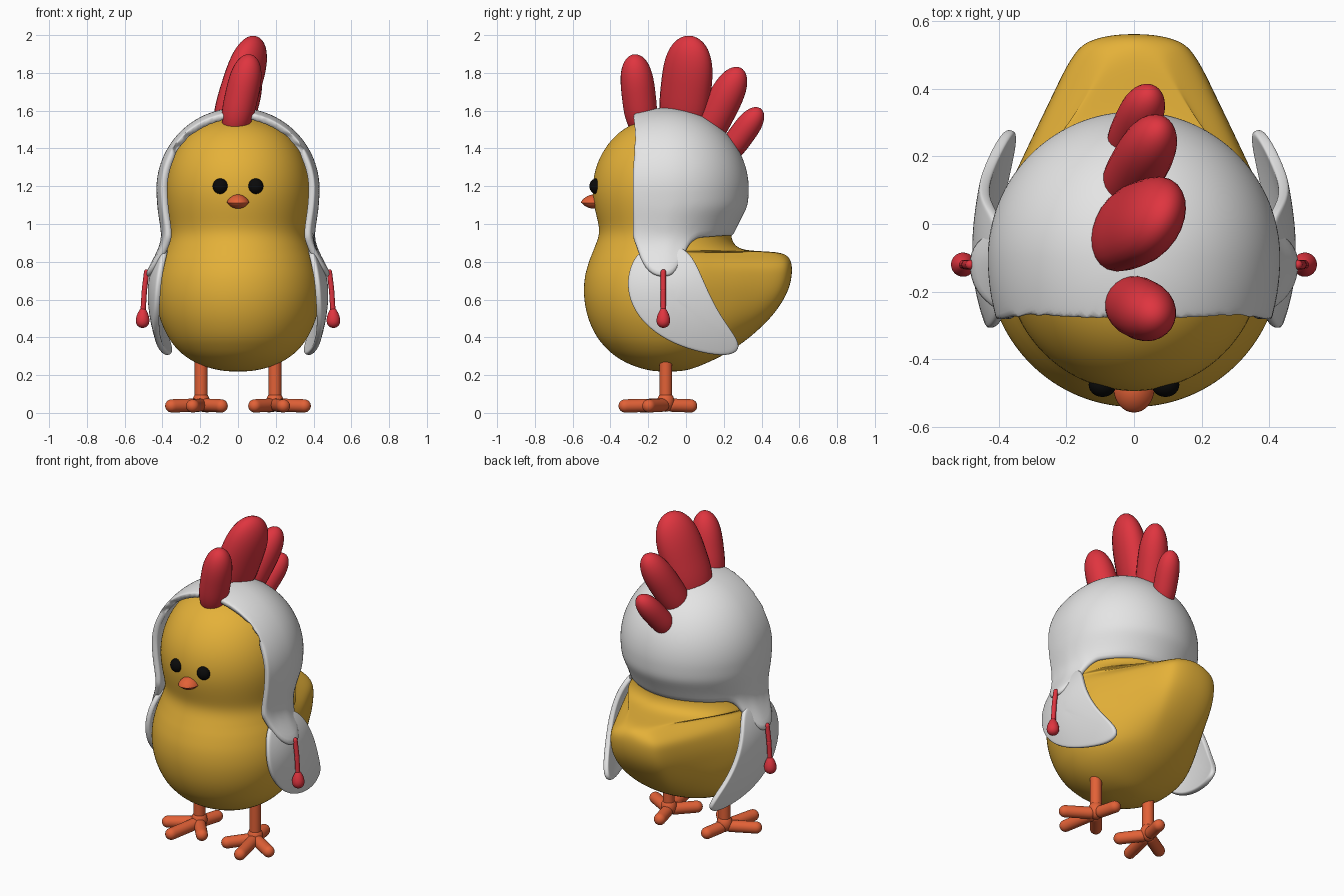
import bpy, bmesh, math
from mathutils import Vector

if "Cube" in bpy.data.objects:
    bpy.data.objects.remove(bpy.data.objects["Cube"])

CY = -0.1  # y of the vertical axis through body and head


def material(name, rgb):
    m = bpy.data.materials.new(name)
    m.diffuse_color = (*rgb, 1)
    m.use_nodes = True
    m.node_tree.nodes["Principled BSDF"].inputs["Base Color"].default_value = m.diffuse_color
    return m


YELLOW = material("yellow", (0.78, 0.44, 0.04))
WHITE = material("white", (0.78, 0.78, 0.78))
RED = material("red", (0.74, 0.035, 0.05))
ORANGE = material("orange", (0.76, 0.12, 0.038))
BLACK = material("black", (0.003, 0.003, 0.003))


def finish(name, bm, mat, mirror=False, thick=0, offset=-1, subsurf=0):
    bmesh.ops.recalc_face_normals(bm, faces=bm.faces)
    me = bpy.data.meshes.new(name)
    bm.to_mesh(me)
    bm.free()
    me.materials.append(mat)
    for p in me.polygons:
        p.use_smooth = True
    ob = bpy.data.objects.new(name, me)
    bpy.context.collection.objects.link(ob)
    if thick:
        s = ob.modifiers.new("thickness", 'SOLIDIFY')
        s.thickness, s.offset = thick, offset
    if subsurf:
        s = ob.modifiers.new("smooth", 'SUBSURF')
        s.levels = s.render_levels = subsurf
    if mirror:
        ob.modifiers.new("mirror", 'MIRROR')
    return ob


def skin(bm, rings, start=None, end=None):
    """Bridge closed rings of points, with optional pole points."""
    vs = [[bm.verts.new(p) for p in r] for r in rings]
    n = len(vs[0])
    for a, b in zip(vs, vs[1:]):
        for i in range(n):
            j = (i + 1) % n
            bm.faces.new((a[i], a[j], b[j], b[i]))
    for pole, ring in ((start, vs[0]), (end, vs[-1])):
        if pole is not None:
            c = bm.verts.new(pole)
            for i in range(n):
                bm.faces.new((c, ring[i], ring[(i + 1) % n]))


def interp(table, x, col=1):
    if x <= table[0][0]:
        return table[0][col]
    for a, b in zip(table, table[1:]):
        if x <= b[0]:
            return a[col] + (b[col] - a[col]) * (x - a[0]) / (b[0] - a[0])
    return table[-1][col]


def pod(bm, a, b, rx, ry, power=2.0, taper=0.0, capsule=False, twist=0.0, n=24):
    """Rounded rod from a to b; rx is the x-ish radius, ry the other."""
    a, b = Vector(a), Vector(b)
    d = b - a
    length = d.length
    d.normalize()
    side = Vector((1, 0, 0)) if abs(d.x) < 0.7 else Vector((0, 0, 1))
    u = (side - d * side.dot(d)).normalized()
    v = d.cross(u)
    ct, st = math.cos(twist), math.sin(twist)
    u, v = u * ct - v * st, v * ct + u * st
    rings = []
    for i in range(1, n):
        t = -math.cos(math.pi * i / n)
        if capsule:
            k = (t + 1) / 2 * length
            e = min(k, length - k)
            r = math.sqrt(max(0, 1 - (1 - e / rx) ** 2)) if e < rx else 1
        else:
            r = (1 - abs(t) ** power) ** 0.5 * (1 - taper * t)
        c = a + d * length * (t + 1) / 2
        rings.append([c + (u * rx * math.cos(w) + v * ry * math.sin(w)) * r
                      for w in (2 * math.pi * k / 24 for k in range(24))])
    skin(bm, rings, a, b)


# Body and head: z, half width, front y
BODY = [(.222, .09, -.19), (.25, .2, -.29), (.3, .285, -.38), (.35, .335, -.43),
        (.4, .372, -.475), (.5, .418, -.522), (.6, .436, -.541), (.66, .437, -.543),
        (.73, .428, -.535), (.8, .41, -.515), (.87, .383, -.487), (.93, .363, -.463),
        (.98, .36, -.458), (1.05, .372, -.477), (1.15, .385, -.497), (1.25, .38, -.492),
        (1.35, .353, -.462), (1.45, .297, -.397), (1.52, .212, -.312), (1.56, .1, -.2)]
# Back of the body with the shelf-like tail: z, back y
BACK = [(.222, .0), (.25, .08), (.3, .19), (.35, .27), (.4, .34), (.5, .45), (.6, .52),
        (.67, .55), (.73, .562), (.78, .562), (.815, .552), (.838, .53), (.85, .49),
        (.854, .43), (.858, .36), (.864, .30), (.885, .258), (.93, .238), (.98, .24),
        (1.05, .26), (1.15, .28), (1.25, .27), (1.35, .24), (1.45, .18), (1.52, .1),
        (1.56, .0)]
# Blunt tail outline for a quarter turn: turn, x, y
TAIL = [(0, 1, 0), (.12, .975, .12), (.25, .89, .27), (.5, .67, .58), (.7, .48, .84),
        (.8, .385, .95), (.9, .2, .995), (1, 0, 1)]
bm = bmesh.new()
rings = []
for z, back in BACK:
    w, front = interp(BODY, z), interp(BODY, z, 2)
    k = min(1, max(0, (back - .29) / .22))
    narrow = 1 + .6 * min(1, max(0, (z - .79) / .06)) * k
    ring = []
    for i in range(64):
        c, s = math.cos(math.tau * i / 64), math.sin(math.tau * i / 64)
        depth = back - CY if s > 0 else CY - front
        if s > 1e-6:
            turn = 1 - abs(i - 16) / 16
            tx = math.copysign(interp(TAIL, turn) ** narrow, c)
            c += (tx - c) * k
            s += (interp(TAIL, turn, 2) - s) * k
        ring.append((w * c, CY + depth * s, z))
    rings.append(ring)
skin(bm, rings, (0, CY, .218), (0, CY, 1.572))
finish("body", bm, YELLOW, subsurf=2)

# Hood: dome with two hanging side lobes, cut open at the front
HEM = [(-.28, .95), (-.25, .86), (-.21, .785), (-.17, .742), (-.12, .722),
       (-.07, .738), (-.03, .782), (0, .84), (.04, .895), (.1, .922), (.3, .93)]
LOW = [(.72, .50), (.8, .458), (.87, .42), (.93, .406), (1.0, .414),
       (1.08, .427), (1.18, .433)]
CUT = -.285
bm = bmesh.new()
N, M = 96, 28
rings = []
for j in range(1, M + 1):
    f = (j / M) ** 1.7
    ring = []
    for i in range(N):
        c, s = math.cos(math.tau * i / N), math.sin(math.tau * i / N)
        z = 1.615 + (interp(HEM, CY + (.45 if s > 0 else .5) * s) - 1.615) * f
        r = math.sqrt(max(0, .433 ** 2 - (z - 1.182) ** 2)) if z > 1.182 else interp(LOW, z)
        r *= 1 - .15 * max(0, s) * min(1, max(0, (1.1 - z) / .17))
        ring.append((r * c, CY + r * s * (1.25 if s < 0 else 1), z))
    rings.append(ring)
skin(bm, rings, (0, CY, 1.615))
for v in bm.verts:  # avoid slivers along the cut
    if abs(v.co.y - CUT) < .007:
        v.co.y = CUT
bmesh.ops.bisect_plane(bm, geom=bm.verts[:] + bm.edges[:] + bm.faces[:],
                       plane_co=(0, CUT, 0), plane_no=(0, 1, 0), clear_inner=True)
rim = [v for v in bm.verts if abs(v.co.y - CUT) < .001]
bmesh.ops.remove_doubles(bm, verts=rim, dist=.012)
for v in bm.verts:  # slightly wavy front edge
    if v.co.y < CUT + .001:
        v.co.y += .014 * math.exp(-((v.co.z - 1.46) / .1) ** 2)
finish("hood", bm, WHITE, thick=.036, subsurf=1)

# Wings: curved plates from a side outline (y, z)
WING = [(-.08, .89), (-.2, .88), (-.275, .82), (-.312, .7), (-.29, .57), (-.2, .45),
        (-.06, .365), (.09, .32), (.22, .303), (.287, .34), (.258, .41),
        (.175, .52), (.11, .65), (.06, .77), (.01, .855)]


def wing_point(y, z):
    dy, dz = y + .1, z - .65
    x = .463 - (1.44 if dz > 0 else .52) * dz * dz - (.9 if dy < 0 else .38) * dy * dy
    return (x, y, z)


bm = bmesh.new()
cy, cz = -.06, .6
skin(bm, [[wing_point(cy + (y - cy) * k, cz + (z - cz) * k) for y, z in WING]
          for k in (1.015, .94, .75, .5, .25)], None, wing_point(cy, cz))
finish("wings", bm, WHITE, mirror=True, thick=.032, offset=0, subsurf=2)

# Comb: four leaning lobes
bm = bmesh.new()
for a, b, rx, ry, twist in [((-.03, -.225, 1.46), (.068, -.275, 1.897), .088, .09, .1),
                            ((-.075, -.03, 1.44), (.10, .03, 1.993), .095, .14, .4),
                            ((-.05, .06, 1.38), (.08, .29, 1.825), .085, .092, .15),
                            ((-.04, .19, 1.33), (.052, .395, 1.61), .068, .068, 0)]:
    pod(bm, a, b, rx, ry, power=3, twist=twist)
finish("comb", bm, RED)

# Tassels hanging from the hood lobes
bm = bmesh.new()
pod(bm, (.482, -.12, .76), (.497, -.12, .64), .014, .014, capsule=True)
pod(bm, (.495, -.12, .66), (.505, -.12, .5), .014, .014, capsule=True)
pod(bm, (.506, -.12, .45), (.503, -.12, .56), .034, .034, taper=.35)
finish("tassels", bm, RED, mirror=True)

# Eyes
bm = bmesh.new()
pod(bm, (.093, -.475, 1.159), (.093, -.475, 1.241), .041, .036)
finish("eyes", bm, BLACK, mirror=True)

# Beak: upper and lower halves meeting at a sharp rim
bm = bmesh.new()
bmesh.ops.create_uvsphere(bm, u_segments=32, v_segments=16, radius=1)
for v in bm.verts:
    h = abs(v.co.z) ** 1.5
    k = 1 if v.co.z > -.01 else .92
    v.co = (v.co.x * .06 * k, -.487 + v.co.y * .07 * k,
            1.113 + (h * .043 if v.co.z > 0 else -h * .032))
finish("beak", bm, ORANGE)

# Legs and four-toed feet, turned slightly outward
bm = bmesh.new()
hip = Vector((.195, -.107, .042))
pod(bm, hip, (.195, -.107, .32), .034, .034, capsule=True)
pod(bm, hip - Vector((0, 0, .036)), hip + Vector((0, 0, .07)), .046, .046)
for angle, length in ((60, .215), (12, .255), (-40, .2), (193, .17)):
    w = math.radians(angle)
    pod(bm, hip, hip + Vector((math.sin(w) * length, -math.cos(w) * length, -.006)),
        .035, .035, capsule=True)
finish("legs", bm, ORANGE, mirror=True)
